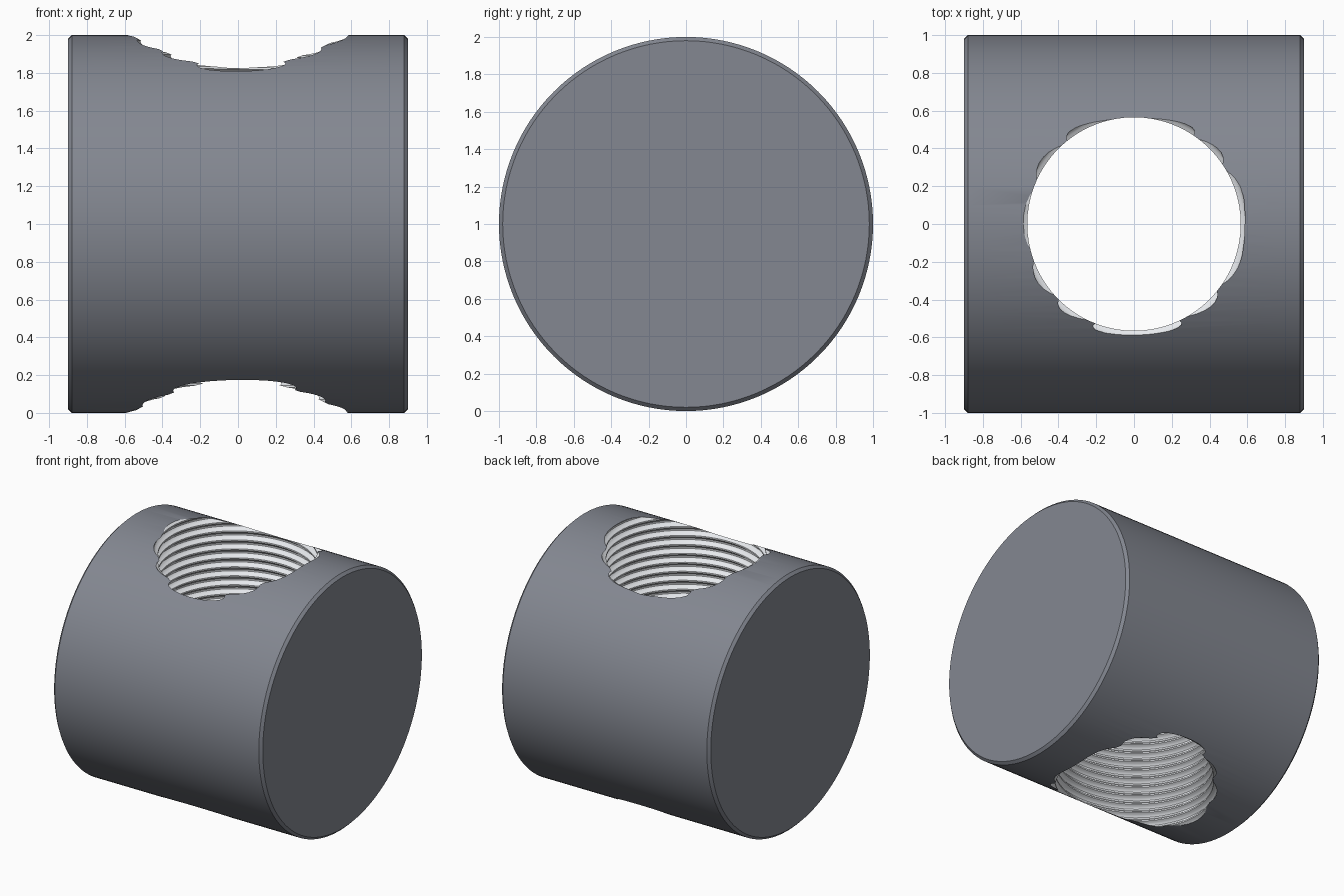
import bpy, bmesh, math
from mathutils import Matrix

if "Cube" in bpy.data.objects:
    bpy.data.objects.remove(bpy.data.objects["Cube"])

PITCH, R_MIN, R_MAJ = 0.07, 0.565, 0.598
SEG, TURNS = 72, 34
Z0 = 1.825 - 0.75 * PITCH - 28 * PITCH   # groove centre at angle 0, first turn
# rounded groove profile with a narrow flat crest: (fraction of pitch, radius)
PROFILE = [(0.42 * s, R_MIN + (R_MAJ - R_MIN) * math.cos(s * math.pi / 2) ** 0.8)
           for s in (-1, -0.75, -0.5, -0.2, 0.2, 0.5, 0.75, 1)]


def material(name, color):
    mat = bpy.data.materials.new(name)
    mat.diffuse_color = (*color, 1)
    mat.use_nodes = True
    mat.node_tree.nodes["Principled BSDF"].inputs["Base Color"].default_value = mat.diffuse_color
    return mat


MATERIALS = [material("dark_steel", (0.228, 0.243, 0.282)),
             material("bare_thread", (0.80, 0.82, 0.85))]


def make_object(name, bm, mat_index):
    bmesh.ops.recalc_face_normals(bm, faces=bm.faces)
    for f in bm.faces:
        f.material_index = mat_index
    mesh = bpy.data.meshes.new(name)
    for mat in MATERIALS:
        mesh.materials.append(mat)
    bm.to_mesh(mesh)
    bm.free()
    ob = bpy.data.objects.new(name, mesh)
    bpy.context.collection.objects.link(ob)
    return ob


# body: chamfered cylinder lying along x
bm = bmesh.new()
bmesh.ops.create_cone(bm, cap_ends=True, segments=128, radius1=1, radius2=1, depth=1.8,
                      matrix=Matrix.Translation((0, 0, 1)) @ Matrix.Rotation(math.pi / 2, 4, 'Y'))
rims = [e for e in bm.edges if abs(e.verts[0].co.x - e.verts[1].co.x) < 1e-4]
bmesh.ops.bevel(bm, geom=rims, offset=0.02, segments=1, affect='EDGES')
body = make_object("barrel_nut_body", bm, 0)

# tap: helical solid that cuts the threaded cross hole
bm = bmesh.new()
rows = []
for t in range(SEG * TURNS + 1):
    a = 2 * math.pi * t / SEG
    rows.append([bm.verts.new((r * math.cos(a), r * math.sin(a), Z0 + PITCH * (t / SEG + f)))
                 for f, r in PROFILE])
for t in range(SEG * TURNS):
    for j in range(len(PROFILE) - 1):
        bm.faces.new((rows[t][j], rows[t + 1][j], rows[t + 1][j + 1], rows[t][j + 1]))
    if t + SEG + 1 < len(rows):
        bm.faces.new((rows[t][-1], rows[t + 1][-1], rows[t + SEG + 1][0], rows[t + SEG][0]))
# close both ends with fans outside the body
rim = [e for e in bm.edges if e.is_boundary]
low, high = bm.verts.new((0, 0, Z0 - 0.2)), bm.verts.new((0, 0, Z0 + TURNS * PITCH + 0.2))
for e in rim:
    tip = low if e.verts[0].co.z < 1 else high
    bm.faces.new((e.verts[0], e.verts[1], tip))
tap = make_object("thread_cutter", bm, 1)
tap.hide_render = True

mod = body.modifiers.new("threaded_hole", 'BOOLEAN')
mod.operation, mod.solver, mod.object = 'DIFFERENCE', 'EXACT', tap
bpy.context.view_layer.objects.active = body
body.select_set(True)
tap.select_set(False)
bpy.ops.object.modifier_apply(modifier=mod.name)
bpy.data.objects.remove(tap)
bpy.ops.object.shade_smooth_by_angle(angle=math.radians(35))
